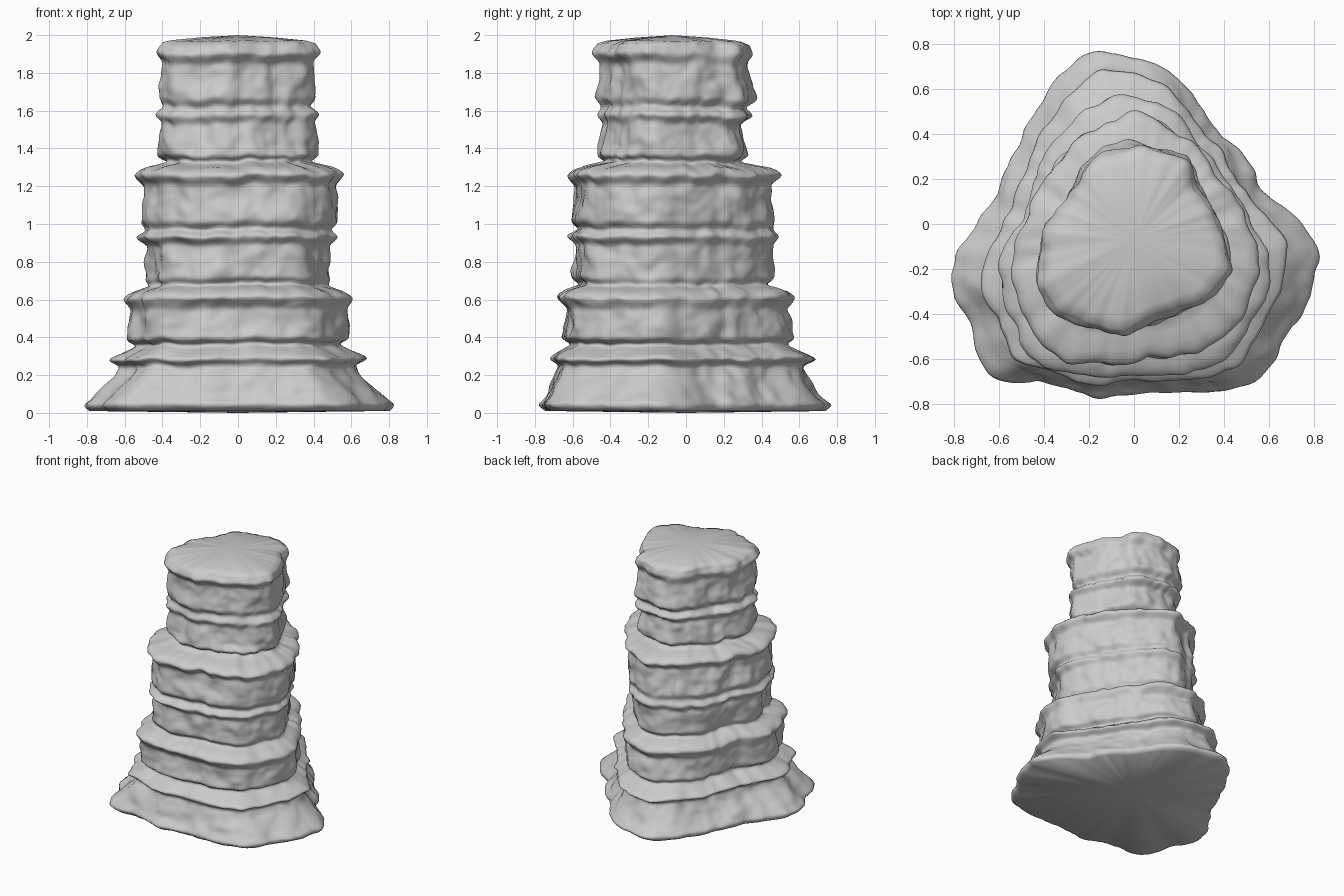
import bpy, bmesh, math
from mathutils import Vector, noise

if "Cube" in bpy.data.objects:
    bpy.data.objects.remove(bpy.data.objects["Cube"])

N = 200  # points around the pillar

# Cross-section outlines seen from above: base, middle ledge, top slab
BASE = [(.82,-.2), (.81,-.06), (.74,.02), (.62,.1), (.5,.27), (.46,.36), (.36,.4), (.28,.55),
        (.15,.69), (0,.73), (-.2,.79), (-.33,.65), (-.42,.56), (-.55,.3), (-.63,.1), (-.72,-.02),
        (-.82,-.15), (-.83,-.31), (-.73,-.42), (-.66,-.66), (-.6,-.71), (-.4,-.7), (-.17,-.78),
        (.02,-.75), (.3,-.75), (.52,-.71), (.6,-.66), (.66,-.52), (.77,-.37)]
MID = [(.56,-.22), (.51,-.33), (.44,-.46), (.3,-.56), (0,-.59), (-.3,-.6), (-.44,-.49), (-.5,-.36),
       (-.54,-.2), (-.52,-.06), (-.45,.05), (-.41,.2), (-.24,.4), (0,.5), (.12,.46), (.28,.36),
       (.39,.2), (.5,.02), (.55,-.1)]
TOP = [(.42,-.1), (.43,-.2), (.35,-.31), (.22,-.38), (.1,-.44), (-.08,-.49), (-.2,-.45), (-.35,-.4),
       (-.43,-.26), (-.42,-.12), (-.38,0), (-.3,.1), (-.22,.25), (-.12,.33), (0,.35), (.12,.34),
       (.25,.28), (.28,.18), (.35,.05)]

# Strata profile: height, half width in x, front y, back y
LEVELS = [(0.01,.79,-.74,.74), (.04,.825,-.785,.785), (.1,.76,-.74,.71), (.2,.645,-.7,.65),
          (.25,.615,-.68,.63), (.285,.69,-.73,.71), (.33,.59,-.66,.62), (.36,.52,-.6,.54),
          (.39,.585,-.66,.585), (.55,.575,-.64,.535), (.61,.61,-.7,.59), (.645,.565,-.655,.55),
          (.675,.465,-.55,.43), (.71,.49,-.595,.475), (.89,.48,-.575,.455), (.935,.53,-.625,.485),
          (.97,.48,-.565,.455), (1.01,.515,-.605,.475), (1.21,.505,-.58,.435), (1.26,.555,-.625,.495),
          (1.3,.505,-.58,.45), (1.325,.36,-.4,.28), (1.36,.425,-.47,.335), (1.53,.4,-.44,.3),
          (1.575,.44,-.465,.36), (1.62,.39,-.43,.3), (1.66,.42,-.465,.36),
          (1.85,.405,-.44,.32), (1.9,.44,-.495,.345), (1.95,.41,-.46,.33)]


def unit_box(pts):
    """Fit points exactly to a box from -1 to 1 on both axes."""
    xs, ys = [p[0] for p in pts], [p[1] for p in pts]
    cx, cy = (min(xs) + max(xs)) / 2, (min(ys) + max(ys)) / 2
    hx, hy = (max(xs) - min(xs)) / 2, (max(ys) - min(ys)) / 2
    return [((x - cx) / hx, (y - cy) / hy) for x, y in pts]


def outline(pts):
    """Resample an outline to N evenly turned, softened points."""
    pol = sorted((math.atan2(y, x) % math.tau, math.hypot(x, y)) for x, y in unit_box(pts))
    pol = [(pol[-1][0] - math.tau, pol[-1][1])] + pol + [(pol[0][0] + math.tau, pol[0][1])]
    out = []
    for i in range(N):
        a = math.tau * i / N
        for (a0, r0), (a1, r1) in zip(pol, pol[1:]):
            if a0 <= a <= a1:
                # straight edge between neighbouring outline points
                out.append(r0 * r1 * math.sin(a1 - a0)
                           / (r0 * math.sin(a - a0) + r1 * math.sin(a1 - a)))
                break
    out = [sum(out[(i + k) % N] for k in range(-2, 3)) / 5 for i in range(N)]
    ring = [(r * math.cos(math.tau * i / N), r * math.sin(math.tau * i / N))
            for i, r in enumerate(out)]
    return [Vector(p) for p in unit_box(ring)]


base, mid, top = outline(BASE), outline(MID), outline(TOP)


def section(i, z):
    if z < 1.31:
        return base[i].lerp(mid[i], min(1, max(0, (z - .04) / .9)))
    return mid[i].lerp(top[i], min(1, (z - 1.31) / .1))


# Dense rows between the strata levels, with rounded ledge lips
rows = []
for a, b in zip(LEVELS, LEVELS[1:]):
    n = max(2, round((b[0] - a[0]) / .012))
    rows += [[p + (q - p) * k / n for p, q in zip(a, b)] for k in range(n)]
rows.append(list(LEVELS[-1]))
rows = [rows[0]] + [[(p + 2 * q + r) / 4 for p, q, r in zip(*t)]
                    for t in zip(rows, rows[1:], rows[2:])] + [rows[-1]]

# Weathered rock body: stacked rings with eroded noise and wavy ledges
bm = bmesh.new()
rings = []
for z, hx, yf, yb in rows:
    ring = []
    shift = .015 * max(0, 1 - abs(z - 1.15) / .2)  # middle block leans to +x
    for i in range(N):
        a = math.tau * i / N
        c, s = math.cos(a), math.sin(a)
        u = section(i, z)
        x, y = hx * u.x + shift, (yf + yb) / 2 + (yb - yf) / 2 * u.y
        p = Vector((x, y, z))
        d = .02 * noise.noise(p * 5) + .016 * noise.noise(p * 10) + .006 * noise.noise(p * 20)
        d += .012 * noise.noise(Vector((c * 5, s * 5, z * 2)))
        fade = min(1, z / .2)
        dz = fade * (.014 * noise.noise(Vector((c * 3, s * 3, z * .8)))
                     + .008 * noise.noise(Vector((c * 8, s * 8, z * 2))))
        ring.append(bm.verts.new((x + c * d, y + s * d, z + dz)))
    rings.append(ring)


def cap_ring(ring, centre, f, z):
    return [bm.verts.new((centre[0] + (v.co.x - centre[0]) * f,
                          centre[1] + (v.co.y - centre[1]) * f,
                          z + (v.co.z - 1.95) * f * .5)) for v in ring]


# Domed top and flat underside
tip = (0, -.07)
rim = rings[-1]
rings += [cap_ring(rim, tip, .88, 1.968), cap_ring(rim, tip, .5, 1.985)]
for lo, hi in zip(rings, rings[1:]):
    for i in range(N):
        j = (i + 1) % N
        bm.faces.new((lo[i], lo[j], hi[j], hi[i]))
peak = bm.verts.new((*tip, 2.0))
foot = bm.verts.new((0, 0, 0))
for i in range(N):
    j = (i + 1) % N
    bm.faces.new((rings[-1][i], rings[-1][j], peak))
    bm.faces.new((rings[0][j], rings[0][i], foot))
bmesh.ops.recalc_face_normals(bm, faces=bm.faces)
for f in bm.faces:
    f.smooth = True

mesh = bpy.data.meshes.new("rock_pillar")
bm.to_mesh(mesh)
bm.free()
bpy.context.collection.objects.link(bpy.data.objects.new("rock_pillar", mesh))
